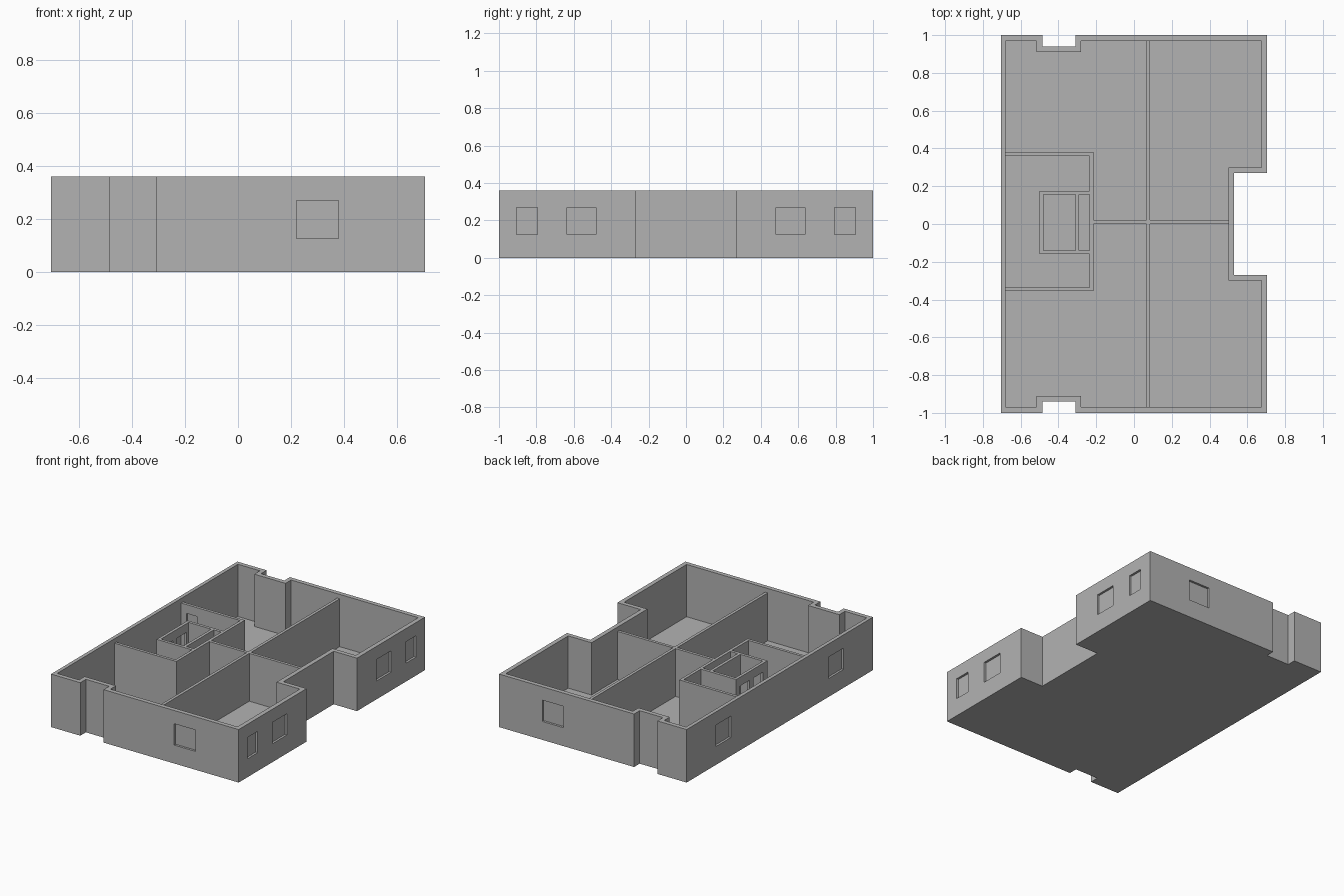
import bpy
import bmesh

cube = bpy.data.objects.get("Cube")
if cube:
    bpy.data.objects.remove(cube, do_unlink=True)

grey = bpy.data.materials.new("plain grey")
grey.use_nodes = True
grey.diffuse_color = (0.45, 0.45, 0.45, 1)
grey.node_tree.nodes["Principled BSDF"].inputs["Base Color"].default_value = grey.diffuse_color

WALL_TOP = 0.36
PARTITION_TOP = 0.33
FLOOR = 0.005


def prism(name, outline, z0, z1):
    """Extrude a counter-clockwise plan outline between two heights."""
    bm = bmesh.new()
    face = bm.faces.new([bm.verts.new((x, y, z0)) for x, y in outline])
    ext = bmesh.ops.extrude_face_region(bm, geom=[face], use_keep_orig=True)
    for v in ext["geom"]:
        if isinstance(v, bmesh.types.BMVert):
            v.co.z = z1
    bmesh.ops.recalc_face_normals(bm, faces=bm.faces[:])
    mesh = bpy.data.meshes.new(name)
    bm.to_mesh(mesh)
    bm.free()
    mesh.materials.append(grey)
    obj = bpy.data.objects.new(name, mesh)
    bpy.context.collection.objects.link(obj)
    return obj


def box(name, x0, x1, y0, y1, z0, z1):
    return prism(name, [(x0, y0), (x1, y0), (x1, y1), (x0, y1)], z0, z1)


def cut(obj, cutters):
    """Subtract the cutters, bake the result and remove them."""
    for c in cutters:
        c.hide_render = True
        mod = obj.modifiers.new("cut", 'BOOLEAN')
        mod.operation = 'DIFFERENCE'
        mod.solver = 'EXACT'
        mod.object = c
    bpy.context.view_layer.update()
    deps = bpy.context.evaluated_depsgraph_get()
    baked = bpy.data.meshes.new_from_object(obj.evaluated_get(deps))
    obj.modifiers.clear()
    obj.data = baked
    for c in cutters:
        bpy.data.objects.remove(c, do_unlink=True)


def mirrored(half):
    return half + [(x, -y) for x, y in reversed(half)]


# Outer shell: notched plan, hollowed down to a thin floor
outer = mirrored([(-0.705, -1), (-0.485, -1), (-0.485, -0.94), (-0.31, -0.94),
                  (-0.31, -1), (0.705, -1), (0.705, -0.27), (0.53, -0.27)])
inner = mirrored([(-0.68, -0.97), (-0.515, -0.97), (-0.515, -0.91), (-0.28, -0.91),
                  (-0.28, -0.97), (0.675, -0.97), (0.675, -0.3), (0.5, -0.3)])
shell = prism("outer_walls_and_floor", outer, 0, WALL_TOP)
cutters = [prism("room_cutter", inner, FLOOR, 0.5)]

# Window recesses, open to the outside only
DEPTH = 0.015
Z = (0.125, 0.27)
for s in (-1, 1):
    def span(a, b):
        return sorted((s * a, s * b))
    cutters.append(box("end_window_cutter", 0.22, 0.38, *span(1 - DEPTH, 1.1), *Z))
    for a, b in ((0.48, 0.635), (0.795, 0.905)):
        cutters.append(box("side_window_cutter", 0.705 - DEPTH, 0.8, *span(a, b), *Z))
    cutters.append(box("long_window_cutter", -0.8, -0.705 + DEPTH, *span(0.525, 0.685), *Z))
cut(shell, cutters)


def partition(name, x0, x1, y0, y1):
    return box(name, x0, x1, y0, y1, FLOOR / 2, PARTITION_TOP)


# Partitions between the four large rooms
partition("cross_partition", -0.215, 0.505, 0.0, 0.02)
partition("front_partition", 0.065, 0.085, -0.975, 0.0)
partition("back_partition", 0.065, 0.085, 0.02, 0.975)

# Stair hall walls with a shallow doorway on the inner side
hall_front = partition("hall_front_wall", -0.685, -0.215, -0.355, -0.335)
hall_back = partition("hall_back_wall", -0.685, -0.215, 0.36, 0.38)
partition("hall_side_wall", -0.235, -0.215, -0.335, 0.36)
cut(hall_back, [box("doorway_cutter", -0.64, -0.56, 0.3, 0.37, FLOOR, Z[1])])

# Shaft core inside the hall, with two doorways
partition("core_front_wall", -0.48, -0.235, -0.16, -0.14)
partition("core_back_wall", -0.48, -0.235, 0.155, 0.175)
partition("core_middle_wall", -0.31, -0.29, -0.14, 0.155)
core_door_wall = partition("core_door_wall", -0.5, -0.48, -0.16, 0.175)
cut(core_door_wall, [box("core_door_cutter", -0.6, -0.4, y, y + 0.105, FLOOR, Z[1])
                     for y in (-0.115, 0.03)])
